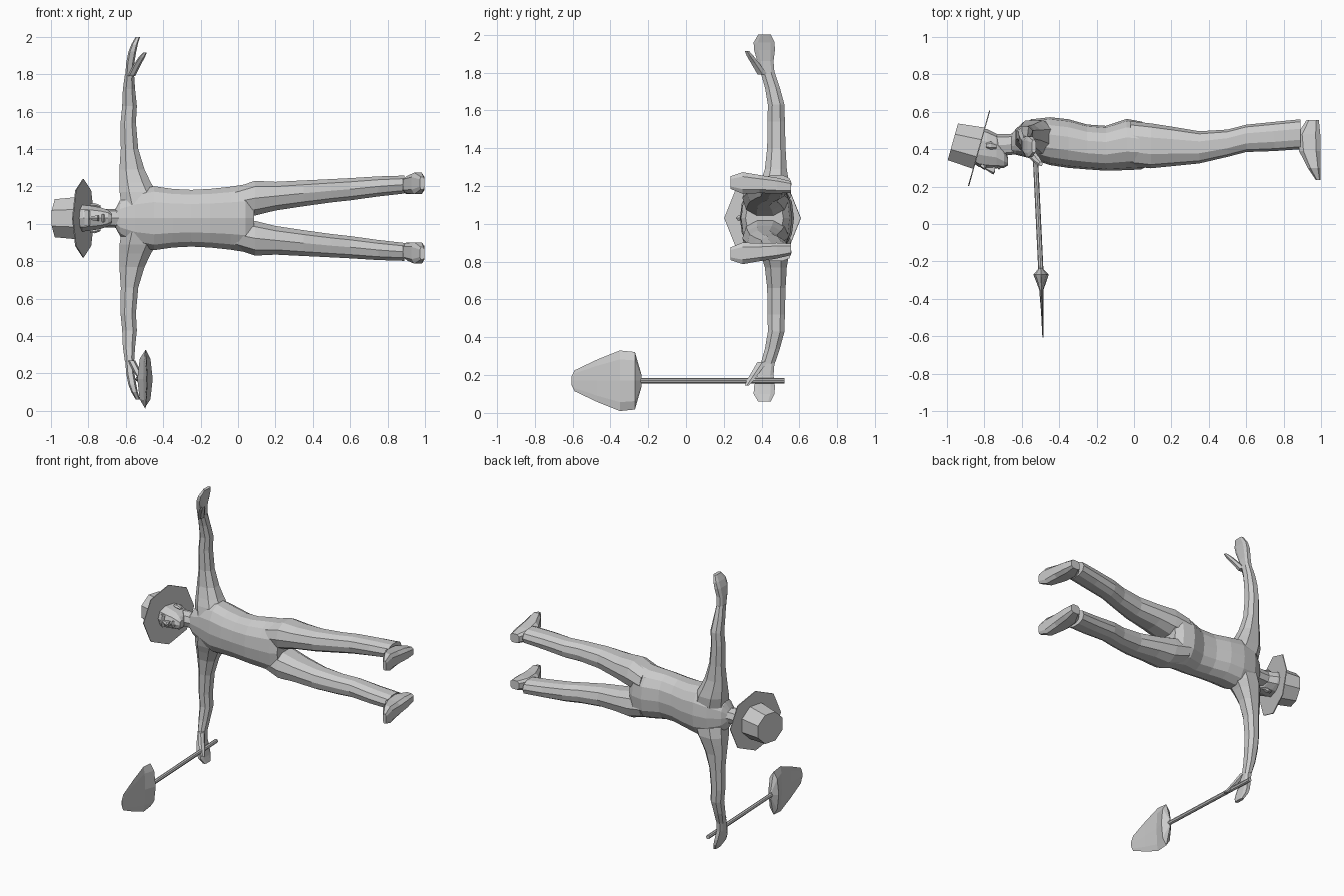
import bpy, bmesh, math
from mathutils import Vector, Matrix

MID = 1.03   # height of the body's plane of symmetry (body lies along x, arms along z)

grey = bpy.data.materials.new("plain grey")
grey.diffuse_color = (0.6, 0.6, 0.6, 1)


def finish(name, bm, mirror=False, z=MID):
    bmesh.ops.recalc_face_normals(bm, faces=bm.faces)
    me = bpy.data.meshes.new(name)
    bm.to_mesh(me)
    bm.free()
    me.materials.append(grey)
    ob = bpy.data.objects.new(name, me)
    ob.location.z = z
    bpy.context.collection.objects.link(ob)
    if mirror:
        m = ob.modifiers.new("other side", 'MIRROR')
        m.use_axis = (False, False, True)
        m.use_mirror_merge = False
    return ob


def skin(name, rings, mirror=False, z=MID):
    """Join rings of points into a closed skin."""
    bm = bmesh.new()
    vs = [[bm.verts.new(p) for p in r] for r in rings]
    n = len(vs[0])
    for a, b in zip(vs, vs[1:]):
        for i in range(n):
            j = (i + 1) % n
            bm.faces.new((a[i], a[j], b[j], b[i]))
    bm.faces.new(vs[0][::-1])
    bm.faces.new(vs[-1])
    return finish(name, bm, mirror, z)


def loft(name, axis, rows, n=10, power=0.85, mirror=False, turn=0.0, z=MID):
    """Rows are (position on axis, centre 1, half 1, centre 2, half 2)."""
    u, v = [k for k in range(3) if k != axis]
    rings = []
    for t, cu, hu, cv, hv in rows:
        ring = []
        for i in range(n):
            a = 2 * math.pi * (i + turn) / n
            c, s = math.cos(a), math.sin(a)
            p = [0, 0, 0]
            p[axis] = t
            p[u] = cu + hu * math.copysign(abs(c) ** power, c)
            p[v] = cv + hv * math.copysign(abs(s) ** power, s)
            ring.append(p)
        rings.append(ring)
    return skin(name, rings, mirror, z)


# Torso, from collar to hips
loft("torso", 0, [
    (-.655, .43, .05, 0, .05), (-.63, .44, .07, 0, .10),
    (-.55, .455, .105, 0, .15), (-.45, .443, .128, 0, .175),
    (-.35, .43, .13, 0, .16), (-.25, .412, .12, 0, .155),
    (-.15, .405, .12, 0, .16), (-.04, .425, .137, 0, .172),
    (.04, .42, .128, 0, .185), (.085, .415, .10, 0, .10)], n=14)

# Legs in trousers
loft("leg", 0, [
    (-.02, .43, .12, .085, .08), (.09, .418, .12, .107, .097),
    (.20, .415, .106, .118, .08), (.35, .41, .086, .133, .072),
    (.50, .432, .073, .147, .065), (.60, .458, .073, .155, .062),
    (.75, .468, .078, .17, .056), (.89, .48, .08, .18, .05)], mirror=True)

# Shoes, heel to toe
loft("shoe", 1, [
    (.555, .955, .035, .165, .032), (.48, .935, .064, .172, .044),
    (.39, .94, .06, .18, .05), (.30, .963, .036, .186, .06),
    (.235, .985, .013, .188, .035)], n=8, power=.6, mirror=True, turn=.5)

# Arms flowing from the shoulders to the wrists and fingers
loft("arm", 2, [
    (.07, -.515, .115, .455, .10), (.14, -.535, .105, .465, .095),
    (.19, -.55, .09, .47, .08), (.26, -.567, .072, .475, .062),
    (.37, -.58, .05, .478, .052), (.51, -.587, .044, .477, .049),
    (.60, -.58, .042, .477, .047), (.69, -.583, .035, .457, .042),
    (.77, -.58, .026, .432, .04)], n=8, mirror=True, turn=.5)
loft("hand", 2, [
    (.75, -.581, .024, .435, .036), (.83, -.576, .023, .42, .045),
    (.89, -.565, .022, .415, .058), (.93, -.553, .018, .413, .058),
    (.97, -.535, .012, .415, .035)], n=8, power=.6, mirror=True, turn=.5)
loft("thumb", 2, [
    (.76, -.57, .02, .405, .03), (.82, -.54, .02, .365, .024),
    (.86, -.515, .017, .338, .02), (.885, -.498, .01, .322, .012)],
    n=6, mirror=True)

# Neck and head
loft("neck", 0, [(-.62, .44, .065, 0, .062), (-.66, .425, .056, 0, .05),
                 (-.74, .42, .06, 0, .05)], n=8)
loft("head", 0, [
    (-.675, .335, .022, 0, .026), (-.695, .355, .055, 0, .046),
    (-.735, .39, .092, 0, .06), (-.785, .402, .105, 0, .069),
    (-.83, .41, .105, 0, .074), (-.88, .42, .08, 0, .065)], n=10)
# Nose, brow and ears
loft("nose", 0, [(-.742, .30, .02, 0, .017), (-.752, .29, .026, 0, .017),
                 (-.80, .305, .01, 0, .008)], n=6)
loft("mouth", 0, [(-.712, .312, .012, 0, .02), (-.722, .303, .014, 0, .026),
                  (-.73, .308, .01, 0, .02)], n=6)
loft("brow", 0, [(-.79, .31, .012, 0, .04), (-.80, .305, .016, 0, .05),
                 (-.82, .315, .012, 0, .045)], n=6)
loft("ear", 0, [(-.735, .415, .012, .062, .008), (-.765, .42, .022, .07, .012),
                (-.79, .42, .012, .07, .01)], n=6, mirror=True)

# Tilted hat: octagonal brim plate and tapered crown
up = Vector((-.963, .27, 0)).normalized()
side = Vector((0, 0, 1))
fore = side.cross(up)


def hat_ring(centre, r, turn):
    return [Vector(centre) + fore * r * math.cos(math.pi * (i + turn) / 4)
            + side * r * math.sin(math.pi * (i + turn) / 4) for i in range(8)]


brim = Vector((-.828, .405, 0))
skin("hat_brim", [hat_ring(brim - up * .003, .21, 0), hat_ring(brim + up * .003, .21, 0)])
skin("hat_crown", [hat_ring(brim, .124, .5),
                   hat_ring(brim + up * .146 + Vector((0, -.005, 0)), .110, .5)])

# Shovel handle
a, b = Vector((-.535, .52, .17)), Vector((-.497, -.27, .17))
bm = bmesh.new()
bmesh.ops.create_cone(bm, cap_ends=True, segments=8, radius1=.014, radius2=.014,
                      depth=(b - a).length)
rot = (b - a).to_track_quat('Z', 'Y').to_matrix().to_4x4()
bm.transform(Matrix.Translation((a + b) / 2) @ rot)
finish("shovel_handle", bm, z=0)

# Shovel blade: lens-shaped socket end thinning out to the tip
loft("shovel_blade", 1, [
    (-.235, -.499, .008, .17, .03), (-.27, -.497, .041, .17, .152),
    (-.35, -.495, .012, .17, .16), (-.47, -.491, .006, .17, .112),
    (-.59, -.487, .004, .17, .055), (-.606, -.486, .003, .17, .02)],
    n=8, power=1.0, z=0)
